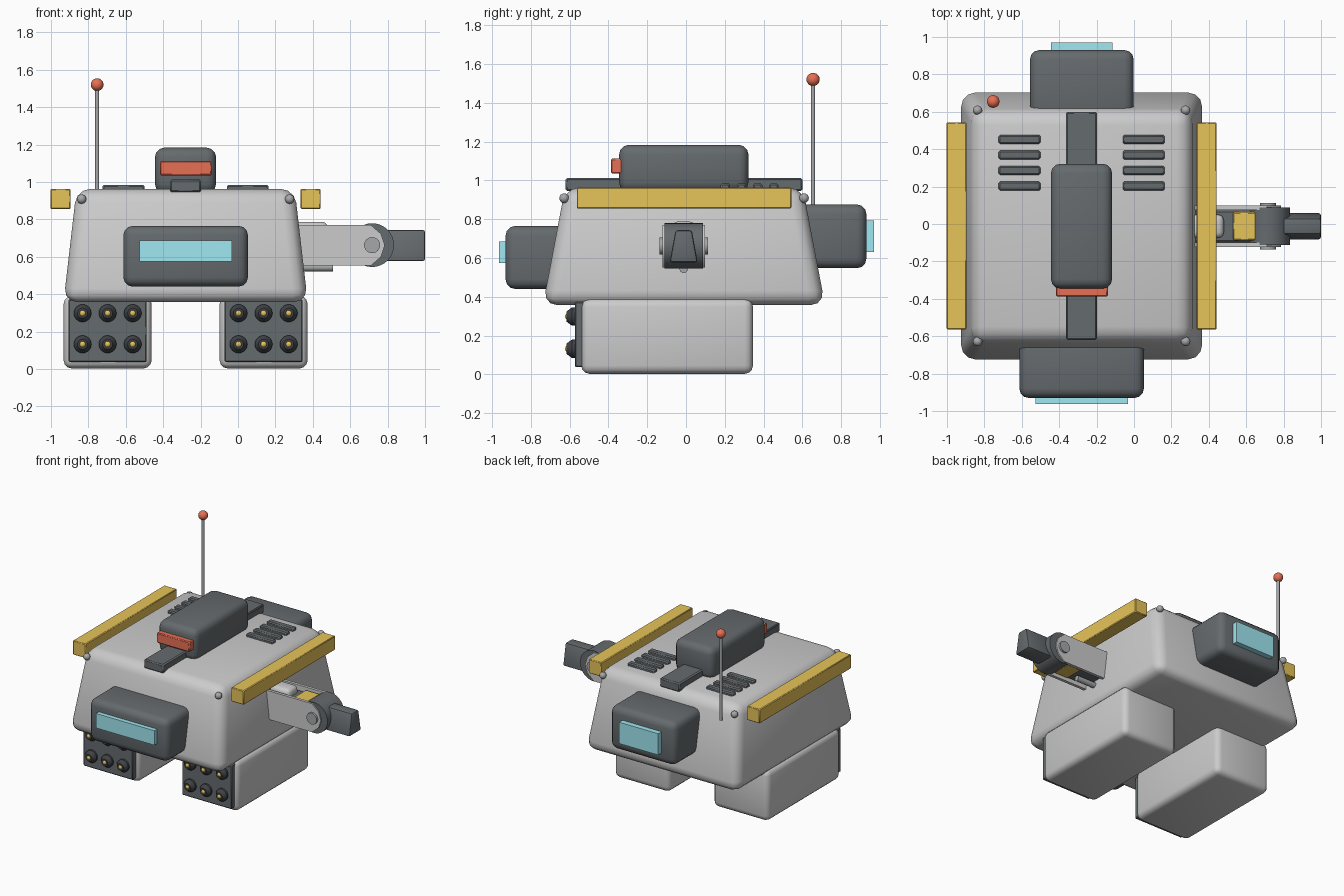
import bpy, bmesh, math
from mathutils import Matrix, Vector

if "Cube" in bpy.data.objects:
    bpy.data.objects.remove(bpy.data.objects["Cube"])

CX, CY = -0.28, -0.01          # centre of the hull
COLOURS = {
    "dark": (0.13, 0.145, 0.155, 1), "black": (0.05, 0.053, 0.06, 1),
    "yellow": (0.80, 0.55, 0.10, 1), "red": (0.80, 0.16, 0.09, 1),
    "glass": (0.35, 0.80, 0.88, 1), "steel": (0.38, 0.39, 0.40, 1)}
MATS = {}
for key, rgba in COLOURS.items():
    MATS[key] = bpy.data.materials.new(key)
    MATS[key].diffuse_color = rgba


def finish(name, bm, colour=None, bevel=0, segs=3):
    if bevel:
        bmesh.ops.bevel(bm, geom=bm.edges[:], offset=bevel, segments=segs,
                        profile=0.5, affect='EDGES', clamp_overlap=True)
    bmesh.ops.recalc_face_normals(bm, faces=bm.faces[:])
    me = bpy.data.meshes.new(name)
    bm.to_mesh(me)
    bm.free()
    for p in me.polygons:
        p.use_smooth = True
    me.set_sharp_from_angle(angle=math.radians(38))
    if colour:
        me.materials.append(MATS[colour])
    ob = bpy.data.objects.new(name, me)
    bpy.context.collection.objects.link(ob)
    return ob


def box(name, x, y, z, colour=None, bevel=0, segs=3, taper=(0, 0)):
    """Box from (min, max) ranges; taper pulls the top in on x and y."""
    bm = bmesh.new()
    bmesh.ops.create_cube(bm, size=1)
    for v in bm.verts:
        top = v.co.z > 0
        sx, sy = math.copysign(1, v.co.x), math.copysign(1, v.co.y)
        v.co = Vector((x[sx > 0] - sx * taper[0] * top,
                       y[sy > 0] - sy * taper[1] * top, z[top]))
    return finish(name, bm, colour, bevel, segs)


def rod(name, a, b, r1, r2=None, colour=None, sides=24):
    """Cylinder or cone frustum from point a to point b."""
    a, b = Vector(a), Vector(b)
    bm = bmesh.new()
    m = Matrix.Translation((a + b) / 2) @ (b - a).to_track_quat('Z', 'Y').to_matrix().to_4x4()
    bmesh.ops.create_cone(bm, cap_ends=True, segments=sides, radius1=r1,
                          radius2=r1 if r2 is None else r2,
                          depth=(b - a).length, matrix=m)
    return finish(name, bm, colour)


def ball(name, c, r, colour=None):
    bm = bmesh.new()
    bmesh.ops.create_uvsphere(bm, u_segments=20, v_segments=12, radius=r,
                              matrix=Matrix.Translation(c))
    return finish(name, bm, colour)


def plate(name, pts, y0, y1, colour=None):
    """Extrude an x-z outline along y."""
    bm = bmesh.new()
    face = bm.faces.new([bm.verts.new((x, y0, z)) for x, z in pts])
    ext = bmesh.ops.extrude_face_region(bm, geom=[face])
    bmesh.ops.translate(bm, vec=(0, y1 - y0, 0),
                        verts=[v for v in ext["geom"] if isinstance(v, bmesh.types.BMVert)])
    return finish(name, bm, colour)


# hull
box("hull", (-0.933, 0.373), (-0.738, 0.717), (0.357, 0.963),
    bevel=0.075, taper=(0.07, 0.115))

# corner bolts
for sx in (-1, 1):
    for sy in (-1, 1):
        ball("corner_bolt", (CX + sx * 0.556, CY + sy * 0.618, 0.908), 0.025, "steel")

# front visor and rear window housings
box("visor_housing", (-0.613, 0.053), (-0.93, -0.55), (0.44, 0.765), "dark", 0.05)
box("visor_glass", (-0.526, -0.032), (-0.963, -0.9), (0.575, 0.686), "glass")
box("rear_housing", (-0.556, -0.002), (0.55, 0.93), (0.547, 0.876), "dark", 0.05)
box("rear_glass", (-0.444, -0.114), (0.9, 0.97), (0.63, 0.793), "glass")

# roof pod on its rail
box("roof_rail", (-0.363, -0.198), (-0.62, 0.60), (0.945, 1.012), "dark", 0.008, 1)
box("roof_pod", (-0.444, -0.117), (-0.345, 0.322), (0.94, 1.183), "dark", 0.05)
box("roof_lamp", (-0.418, -0.14), (-0.387, -0.3), (1.035, 1.112), "red", 0.006, 1)

# antenna
rod("antenna_rod", (-0.753, 0.655, 0.86), (-0.753, 0.655, 1.51), 0.011, colour="steel", sides=12)
ball("antenna_tip", (-0.753, 0.655, 1.52), 0.034, "red")

for s in (-1, 1):
    # side rails
    xs = sorted((CX + s * 0.615, CX + s * 0.722))
    box("side_rail", xs, (-0.563, 0.543), (0.855, 0.963), "yellow", 0.005, 1)
    # roof vents
    xv = CX + s * 0.332
    for i in range(4):
        y = 0.203 + i * 0.083
        box("roof_vent", (xv - 0.112, xv + 0.112), (y - 0.024, y + 0.024),
            (0.94, 0.984), "dark", 0.008, 1)
    # foot pods with launcher panels
    xf = CX + s * 0.417
    box("foot_pod", (xf - 0.235, xf + 0.235), (-0.54, 0.345), (0.003, 0.39), bevel=0.042)
    box("launcher_panel", (xf - 0.209, xf + 0.209), (-0.573, -0.5), (0.037, 0.373),
        "dark", 0.006, 1)
    for i in (-1, 0, 1):
        for z in (0.132, 0.298):
            x = xf + i * 0.134
            rod("launcher_base", (x, -0.56, z), (x, -0.588, z), 0.047, colour="black")
            rod("launcher_cone", (x, -0.588, z), (x, -0.615, z), 0.047, 0.027, "black")
            ball("launcher_tip", (x, -0.604, z), 0.019, "yellow")

# arm: shoulder, side plates, inner beam and grip
AZ, AX, AY = 0.662, 0.717, -0.012
box("arm_shoulder", (0.2, 0.48), (AY - 0.062, AY + 0.062), (0.59, 0.787), bevel=0.03)
rod("arm_piston", (0.2, AY, 0.543), (0.508, AY, 0.543), 0.021, colour="steel", sides=16)
outline = [(0.2, 0.552), (0.71, 0.552), (0.765, 0.6), (0.785, 0.66),
           (0.765, 0.722), (0.71, 0.77), (0.2, 0.77)]
for s in (-1, 1):
    plate("arm_side_plate", outline, AY + s * 0.088, AY + s * 0.11)
    rod("arm_joint_bolt", (AX, AY + s * 0.08, AZ), (AX, AY + s * 0.125, AZ), 0.043, colour="steel")
box("arm_beam", (0.25, 0.7), (AY - 0.086, AY + 0.086), (0.575, 0.735), "dark", 0.01, 1)
box("arm_band", (0.528, 0.652), (AY - 0.075, AY + 0.075), (0.565, 0.757), "yellow", 0.006, 1)
rod("arm_joint", (AX, AY - 0.1, AZ), (AX, AY + 0.1, AZ), 0.117, colour="dark", sides=32)
box("arm_grip", (0.76, 1.0), (AY - 0.072, AY + 0.072), (0.577, 0.743), "dark",
    0.012, 2, taper=(0, 0.03))

for m in bpy.data.materials:
    if m.users and not m.is_grease_pencil:
        m.use_nodes = True
        m.node_tree.nodes["Principled BSDF"].inputs["Base Color"].default_value = m.diffuse_color
